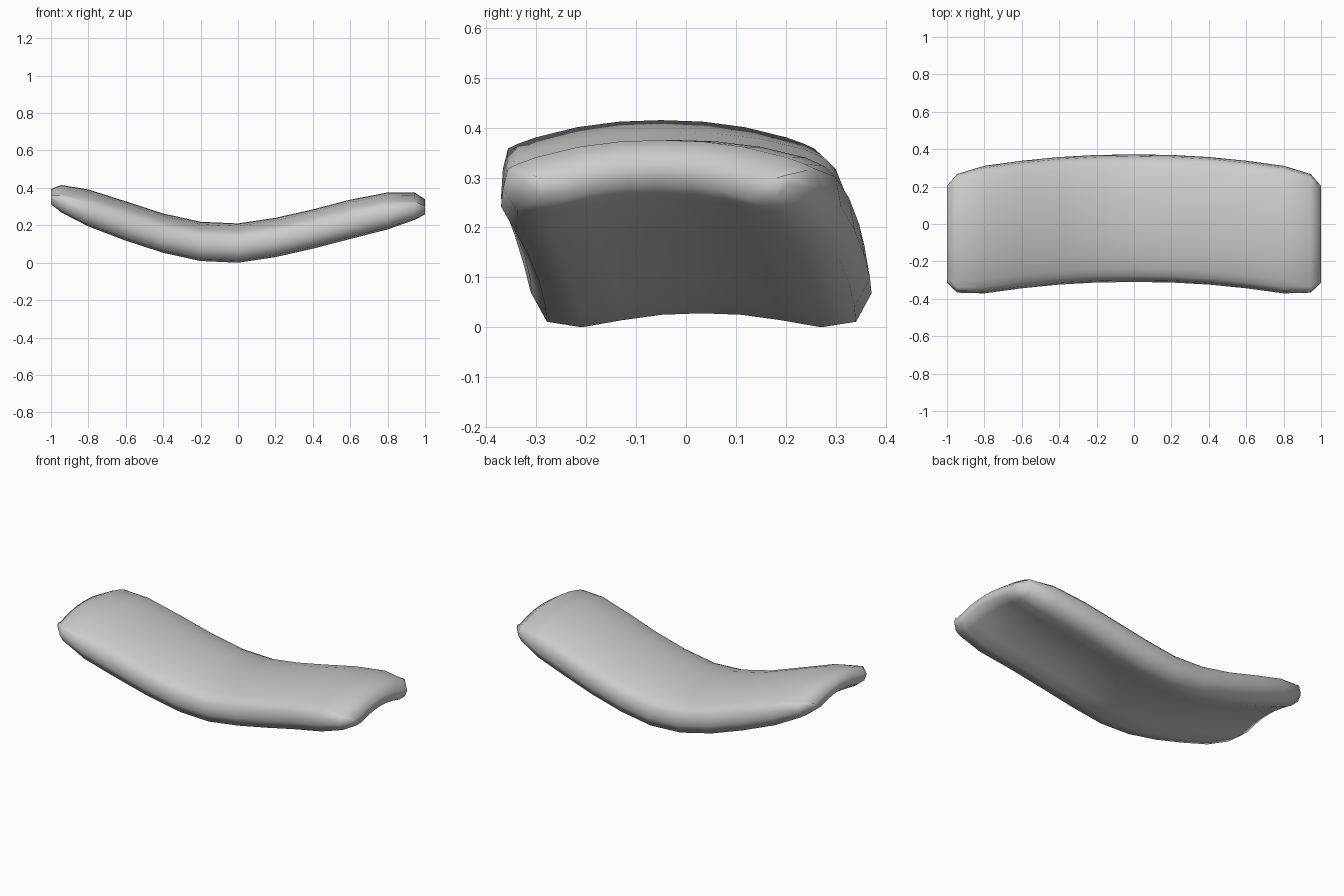
import bpy, bmesh

if "Cube" in bpy.data.objects:
    bpy.data.objects.remove(bpy.data.objects["Cube"])

# Half cross-section (offset in y, height): underside and upper side, centre to edge
LOW = [(0, .028), (.08, .025), (.16, .014), (.24, 0), (.31, .011), (.341, .068)]
TOP = [(0, .21), (.09, .207), (.18, .196), (.27, .174), (.308, .156), (.33, .132)]

# Stations along x: x, y centre, width scale, base height, thickness scale
STATIONS = [
    (-1, -.055, .76, .25, .28), (-.945, -.05, .93, .238, .64),
    (-.8, -.03, 1, .188, .93), (-.6, -.003, 1, .118, 1),
    (-.4, .017, 1, .053, 1), (-.2, .028, 1, .009, 1), (0, .031, 1, 0, 1),
    (.2, .028, 1, .03, 1), (.4, .017, 1, .075, 1), (.6, -.003, 1, .127, 1),
    (.8, -.03, 1, .172, .93), (.945, -.05, .93, .198, .64),
    (1, -.055, .76, .195, .28),
]


def full(half):
    return [(-y, z) for y, z in half[:0:-1]] + half


low, top = full(LOW), full(TOP)
n = len(low)
bm = bmesh.new()

# Rings of vertices: underside row and upper row per station
rows = []
for x, yc, w, zb, k in STATIONS:
    pair = ([], [])
    for (ya, za), (yb, zt) in zip(low, top):
        mid, half = (za + zt) / 2, (zt - za) / 2 * k
        pair[0].append(bm.verts.new((x, yc + ya * w, zb + mid - half)))
        pair[1].append(bm.verts.new((x, yc + yb * w, zb + mid + half)))
    rows.append(pair)

# Skin between stations
for a, b in zip(rows, rows[1:]):
    ra, rb = a[0] + a[1][::-1], b[0] + b[1][::-1]
    for j in range(2 * n):
        i = (j + 1) % (2 * n)
        bm.faces.new((ra[j], rb[j], rb[i], ra[i]))

# End caps
for r in (rows[0], rows[-1]):
    for j in range(n - 1):
        bm.faces.new((r[0][j], r[0][j + 1], r[1][j + 1], r[1][j]))

bmesh.ops.recalc_face_normals(bm, faces=bm.faces)
for f in bm.faces:
    f.smooth = True
mesh = bpy.data.meshes.new("curved_cushion")
bm.to_mesh(mesh)
bm.free()
cushion = bpy.data.objects.new("curved_cushion", mesh)
bpy.context.collection.objects.link(cushion)
